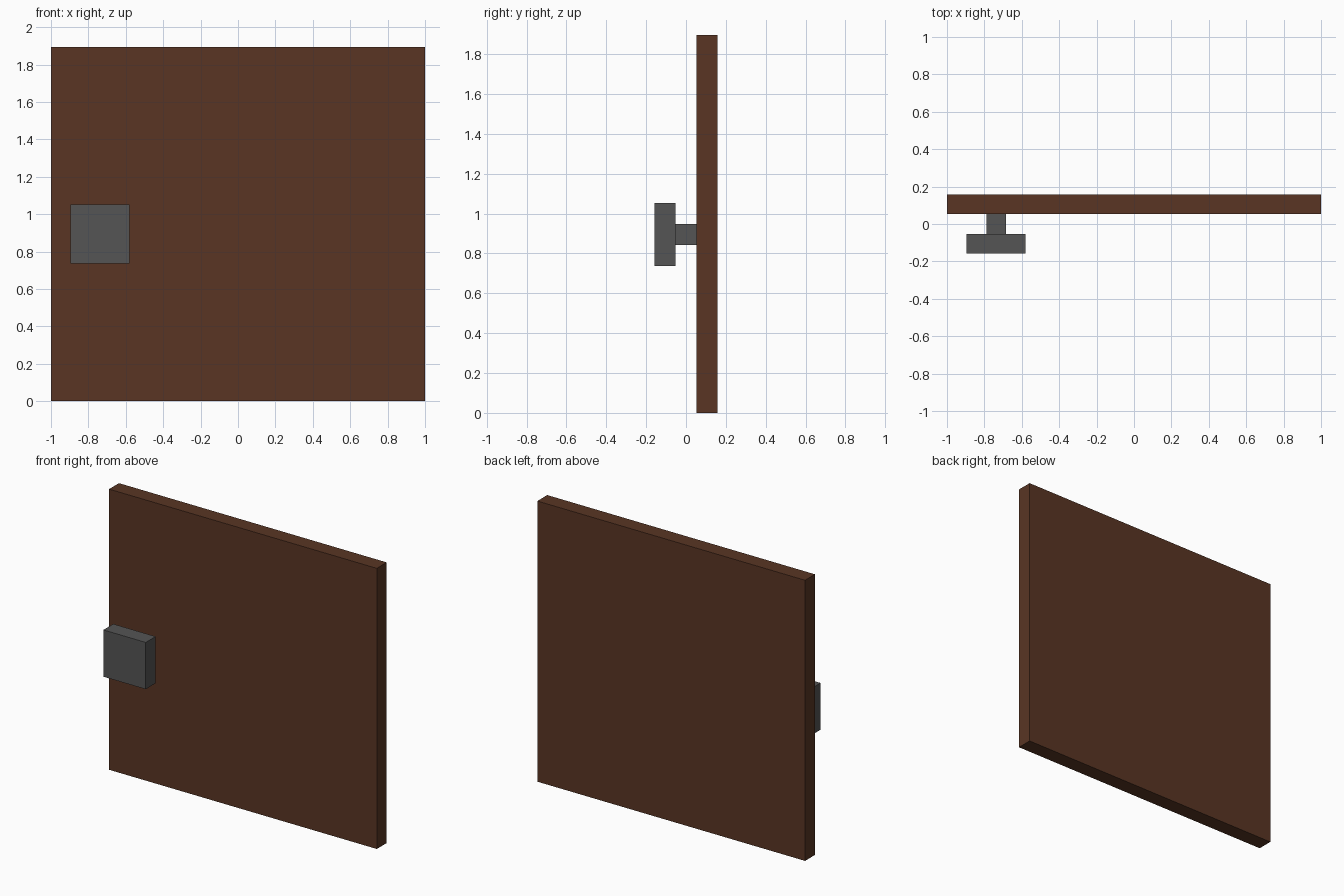
import bpy

if "Cube" in bpy.data.objects:
    bpy.data.objects.remove(bpy.data.objects["Cube"])

U = 2 / 19  # the model sits on a regular block grid: 19 units wide


def material(name, rgb):
    m = bpy.data.materials.new(name)
    m.diffuse_color = (*rgb, 1)
    m.use_nodes = True
    m.node_tree.nodes["Principled BSDF"].inputs["Base Color"].default_value = m.diffuse_color
    return m


def box(name, lo, hi, mat):
    """Box between two corners given in grid units."""
    bpy.ops.mesh.primitive_cube_add(size=1)
    ob = bpy.context.object
    ob.name = name
    ob.location = [(a + b) / 2 * U for a, b in zip(lo, hi)]
    ob.scale = [(b - a) * U for a, b in zip(lo, hi)]
    bpy.ops.object.transform_apply(location=True, rotation=False, scale=True)
    ob.data.materials.append(mat)
    return ob


wood = material("dark_brown_wood", (0.100, 0.036, 0.0175))
metal = material("dark_grey_metal", (0.091, 0.091, 0.091))

# door slab
box("door_panel", (-9.5, 0.5, 0), (9.5, 1.5, 18), wood)
# knob on its stem
box("knob_stem", (-7.5, -0.5, 8), (-6.5, 0.5, 9), metal)
box("knob", (-8.5, -1.5, 7), (-5.5, -0.5, 10), metal)
